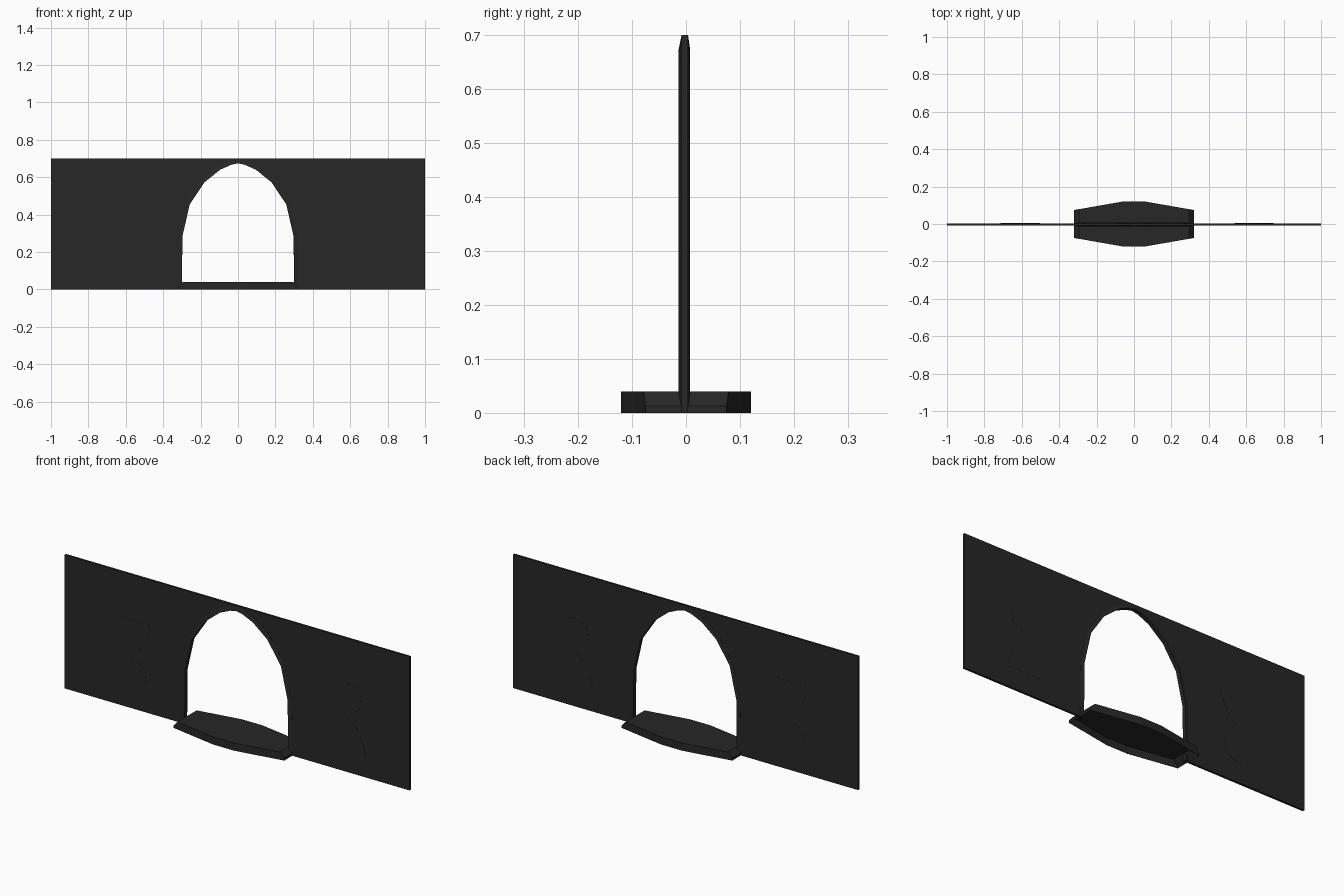
import bpy
import bmesh
import math

cube = bpy.data.objects.get("Cube")
if cube:
    bpy.data.objects.remove(cube, do_unlink=True)

black = bpy.data.materials.new("matte_black")
black.use_nodes = True
colour = (0.02, 0.02, 0.02, 1)
black.diffuse_color = colour
black.node_tree.nodes["Principled BSDF"].inputs["Base Color"].default_value = colour


def finish(name, bm, fix_normals=True):
    if fix_normals:
        bmesh.ops.recalc_face_normals(bm, faces=bm.faces)
    mesh = bpy.data.meshes.new(name)
    bm.to_mesh(mesh)
    bm.free()
    mesh.materials.append(black)
    obj = bpy.data.objects.new(name, mesh)
    bpy.context.collection.objects.link(obj)
    return obj


def slab(name, outline, y0, y1):
    """Extrude an x-z outline from y0 to y1."""
    bm = bmesh.new()
    face = bm.faces.new([bm.verts.new((x, y0, z)) for x, z in outline])
    moved = bmesh.ops.extrude_face_region(bm, geom=[face])["geom"]
    verts = [v for v in moved if isinstance(v, bmesh.types.BMVert)]
    bmesh.ops.translate(bm, verts=verts, vec=(0, y1 - y0, 0))
    return finish(name, bm)


def loft(name, sections, ring, fix_normals=True):
    """Join four-point sections; a closed ring also joins last to first."""
    bm = bmesh.new()
    rows = [[bm.verts.new(p) for p in s] for s in sections]
    for a, b in zip(rows, rows[1:]):
        for i in range(4 if ring else 3):
            j = (i + 1) % 4
            bm.faces.new((b[i], b[j], a[j], a[i]))
    bm.faces.new(rows[0])
    bm.faces.new(rows[-1][::-1])
    return finish(name, bm, fix_normals)


def mirror_path(half):
    """Complete a path from the right foot over the crown to the left foot."""
    return half + [(-x, z) for x, z in half[-2::-1]]


PANEL_Y = (-0.008, 0.0035)
inner = mirror_path([(-.30, 0), (-.297, .285), (-.258, .455), (-.18, .572),
                     (-.096, .64), (-.035, .667), (0, .674)])
outer = mirror_path([(-.32, 0), (-.316, .29), (-.275, .467), (-.192, .59),
                     (-.104, .66), (-.04, .692), (0, .699)])

# Thin wall with the arched doorway notched out of it
notch = [((a + c) / 2, (b + d) / 2) for (a, b), (c, d) in zip(inner, outer)]
slab("wall_panel", [(-1, 0)] + notch + [(1, 0), (1, .7), (-1, .7)], *PANEL_Y)

# Arch trim, thicker at the opening and sloping back to the wall
loft("arch_trim",
     [[(xi, -.0135, zi), (xi, .0075, zi), (xo, .004, zo), (xo, -.0085, zo)]
      for (xi, zi), (xo, zo) in zip(inner, outer)], True)

# Hollow floor base with tapered ends, open underneath
stations = [(-.32, .075, .013), (-.295, .079, .04), (-.06, .12, .04),
            (.06, .12, .04), (.295, .079, .04), (.32, .075, .013)]
base = loft("floor_base",
            [[(x, -w, 0), (x, -w, z), (x, w, z), (x, w, 0)]
             for x, w, z in stations], False, False)
shell = base.modifiers.new("thin_shell", "SOLIDIFY")
shell.thickness = 0.002
shell.offset = -1

# Two-piece figure emblems, upright on one side and inverted on the other
body = [(-.105, -.175), (-.095, -.135), (-.07, -.075), (-.045, -.035),
        (-.02, -.012), (0, -.006)]
body = mirror_path(body) + [(.09, -.18), (-.09, -.18)]
head = []
for k in range(20):
    t = math.tau * k / 20
    s = math.sin(t)
    head.append((.08 * math.cos(t), .098 + (.08 if s > 0 else .068) * s))

for side, turn, cx in (("left", 1, .642), ("right", -1, -.608)):
    for part, shape in (("head", head), ("body", body)):
        outline = [(cx + turn * x, .285 + turn * z) for x, z in shape]
        slab(f"{side}_emblem_{part}", outline,
             PANEL_Y[0] - .0006, PANEL_Y[1] + .0006)
